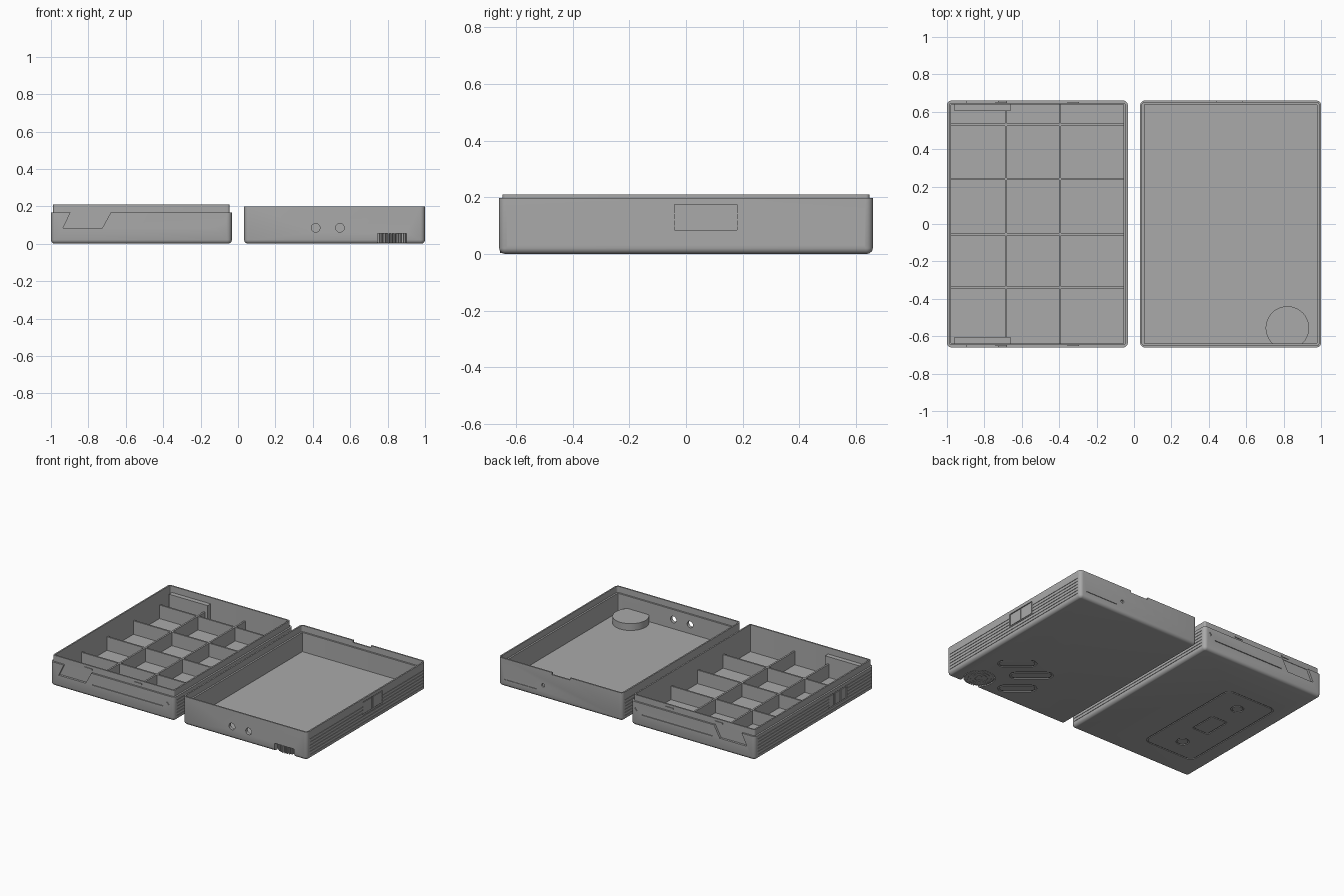
import bpy, bmesh, math
from mathutils import Matrix, Vector

if "Cube" in bpy.data.objects:
    bpy.data.objects.remove(bpy.data.objects["Cube"], do_unlink=True)

grey = bpy.data.materials.new("plain grey")
grey.use_nodes = True
COLOUR = (0.4, 0.4, 0.4, 1)
grey.diffuse_color = COLOUR
grey.node_tree.nodes["Principled BSDF"].inputs["Base Color"].default_value = COLOUR


def finish(name, bm):
    bmesh.ops.recalc_face_normals(bm, faces=bm.faces[:])
    mesh = bpy.data.meshes.new(name)
    bm.to_mesh(mesh)
    bm.free()
    mesh.materials.append(grey)
    ob = bpy.data.objects.new(name, mesh)
    bpy.context.collection.objects.link(ob)
    return ob


def box(name, x0, x1, y0, y1, z0, z1):
    bm = bmesh.new()
    size = Matrix.Diagonal((x1 - x0, y1 - y0, z1 - z0, 1))
    mid = Matrix.Translation(((x0 + x1) / 2, (y0 + y1) / 2, (z0 + z1) / 2))
    bmesh.ops.create_cube(bm, size=1, matrix=mid @ size)
    return finish(name, bm)


def outline(w, d, r, seg):
    """Rounded rectangle, or a circle when r is half of both sizes."""
    pts = []
    for k, (sx, sy) in enumerate(((1, 1), (-1, 1), (-1, -1), (1, -1))):
        for i in range(seg + 1):
            a = (k + i / seg) * math.pi / 2
            pts.append((sx * (w / 2 - r) + r * math.cos(a), sy * (d / 2 - r) + r * math.sin(a)))
    return pts


def sweep(name, cx, cy, w, d, r, profile, closed=False, angle=0, seg=6):
    """Sweep an (inset, height) profile round a rounded rectangle."""
    bm = bmesh.new()
    turn = Matrix.Rotation(angle, 3, 'Z')
    rings = []
    for inset, z in profile:
        pts = outline(w - 2 * inset, d - 2 * inset, max(r - inset, 0.003), seg)
        rings.append([bm.verts.new(turn @ Vector((x, y, z)) + Vector((cx, cy, 0))) for x, y in pts])
    pairs = list(zip(rings, rings[1:]))
    if closed:
        pairs.append((rings[-1], rings[0]))
    else:
        bm.faces.new(rings[0])
        bm.faces.new(rings[-1])
    n = len(rings[0])
    for a, b in pairs:
        for i in range(n):
            j = (i + 1) % n
            bm.faces.new((a[i], a[j], b[j], b[i]))
    bmesh.ops.remove_doubles(bm, verts=bm.verts[:], dist=1e-6)
    return finish(name, bm)


def prism(name, pts, lo, hi, axis='z'):
    """Extrude a polygon along z, or an (x, z) polygon along y."""
    bm = bmesh.new()
    place = (lambda p, h: (p[0], p[1], h)) if axis == 'z' else (lambda p, h: (p[0], h, p[1]))
    a = [bm.verts.new(place(p, lo)) for p in pts]
    b = [bm.verts.new(place(p, hi)) for p in pts]
    bm.faces.new(a)
    bm.faces.new(b)
    for i in range(len(pts)):
        j = (i + 1) % len(pts)
        bm.faces.new((a[i], a[j], b[j], b[i]))
    return finish(name, bm)


def circle(cx, cy, r, n=32):
    return [(cx + r * math.cos(i * math.tau / n), cy + r * math.sin(i * math.tau / n)) for i in range(n)]


def cut(body, *cutters):
    for c in cutters:
        mod = body.modifiers.new("cut", 'BOOLEAN')
        mod.operation, mod.solver, mod.object = 'DIFFERENCE', 'EXACT', c
        bpy.context.view_layer.objects.active = body
        bpy.ops.object.modifier_apply(modifier=mod.name)
        bpy.data.objects.remove(c, do_unlink=True)


def groove(body, cx, cy, w, d, r, angle=0, seg=6, width=0.008):
    """Engrave an outline in the underside."""
    cut(body, sweep("cutter", cx, cy, w, d, r,
                    [(0, -0.02), (0, 0.005), (width, 0.005), (width, -0.02)], True, angle, seg))


def ribs(body, x):
    """Fine horizontal grooves along a side wall."""
    for i in range(6):
        z = 0.03 + i * 0.022
        cut(body, box("cutter", x - 0.003, x + 0.003, -0.63, 0.63, z, z + 0.005))


# Two shells: a tray with a raised lip, and a deeper lid with a rebate
foot = [(0.02, 0), (0.012, 0.002), (0.003, 0.01), (0, 0.02)]
W, D, R, MID = 0.967, 1.32, 0.025, 0.5165
tray = sweep("compartment_tray", -MID, 0, W, D, R, foot + [
    (0, 0.167), (0.012, 0.167), (0.012, 0.21), (0.022, 0.21), (0.022, 0.02)])
lid = sweep("lid_tray", MID, 0, W, D, R, foot + [
    (0, 0.198), (0.01, 0.198), (0.01, 0.155), (0.022, 0.155), (0.022, 0.02)])
for body, x in ((tray, -1), (tray, -0.033), (lid, 0.033), (lid, 1)):
    ribs(body, x)

# Compartment dividers
for i, (x, end) in enumerate(((-0.685, 0.605), (-0.395, 0.64))):
    box(f"long_divider_{i}", x - 0.006, x + 0.006, -end, end, 0.015, 0.115)
for i, y in enumerate((-0.34, -0.055, 0.24, 0.53)):
    box(f"cross_divider_{i}", -0.98, -0.053, y - 0.006, y + 0.006, 0.015, 0.115)

# Tray ends: slanted windows backed by blocks, seams, pins and clips
window = [(-0.935, 0.085), (-0.725, 0.085), (-0.68, 0.168), (-0.895, 0.168)]
pin = circle(-0.078, 0.12, 0.015, 4)
for s, side in ((-1, "front"), (1, "back")):
    near, far = sorted((s * 0.645, s * 0.68))
    cut(tray, prism("cutter", window, near, far, 'y'))
    near, far = sorted((s * 0.654, s * 0.68))
    cut(tray, prism("cutter", pin, near, far, 'y'),
        box("cutter", -0.67, -0.12, near, far, 0.085, 0.09))
    near, far = sorted((s * 0.605, s * 0.642))
    box(f"window_block_{side}", -0.96, -0.66, near, far, 0.015, 0.165)
    near, far = sorted((s * 0.645, s * 0.653))
    for x in (-0.71, -0.325):
        box(f"clip_{side}", x - 0.03, x + 0.03, near, far, 0.183, 0.193)

# Lid ends: round sockets in front, notch, seam and pin at the back
for x in (0.415, 0.545):
    cut(lid, prism("cutter", circle(x, 0.085, 0.023, 24), -0.68, -0.62, 'y'))
cut(lid, box("cutter", 0.44, 0.58, 0.62, 0.68, 0.183, 0.22),
    box("cutter", 0.7, 0.95, 0.656, 0.68, 0.05, 0.055),
    prism("cutter", circle(0.65, 0.09, 0.012, 12), 0.65, 0.68, 'y'))

# Recessed switch plates on the outer sides
cut(lid, box("cutter", 0.993, 1.02, -0.04, 0.18, 0.085, 0.175))
cut(tray, box("cutter", -1.02, -0.993, -0.36, -0.16, 0.05, 0.14))
for i in range(2):
    y = -0.035 + i * 0.11
    box(f"lid_switch_{i}", 0.99, 0.998, y, y + 0.1, 0.09, 0.17)
for i in range(3):
    y = -0.355 + i * 0.066
    box(f"tray_switch_{i}", -0.998, -0.99, y, y + 0.058, 0.055, 0.135)

# Thumb wheel in its housing
WX, WY = 0.82, -0.556
housing = prism("wheel_housing", [(x, max(y, -0.645)) for x, y in circle(WX, WY, 0.116, 64)], 0.01, 0.068)
for body in (lid, housing):
    cut(body, prism("cutter", circle(WX, WY, 0.102, 64), -0.02, 0.056),
        box("cutter", 0.745, 0.9, -0.7, -0.6, -0.02, 0.056))
teeth = []
for i in range(144):
    r = 0.1 if i % 4 < 2 else 0.091
    a = i * math.tau / 144
    teeth.append((WX + r * math.cos(a), WY + r * math.sin(a)))
wheel = prism("thumb_wheel", teeth, 0.003, 0.054)
for r in (0.03, 0.055, 0.078):
    groove(wheel, WX, WY, 2 * r, 2 * r, r, seg=10)

# Underside engraving: slanted slots on the lid, framed panel on the tray
slant = math.radians(140)
for x, y, length in ((0.754, -0.257, 0.25), (0.589, -0.315, 0.28), (0.552, -0.498, 0.25)):
    groove(lid, x, y, length, 0.085, 0.042, slant, width=0.012)
PX, PY = -0.69, -0.07
groove(tray, PX, PY, 0.4, 0.84, 0.05)
groove(tray, PX, PY, 0.13, 0.2, 0.015)
for y in (PY - 0.27, PY + 0.27):
    groove(tray, PX, y, 0.084, 0.084, 0.042, seg=8)

bpy.ops.object.select_all(action='DESELECT')
for ob in (tray, lid, housing, wheel):
    ob.select_set(True)
bpy.context.view_layer.objects.active = tray
bpy.ops.object.shade_smooth_by_angle(angle=math.radians(35))
